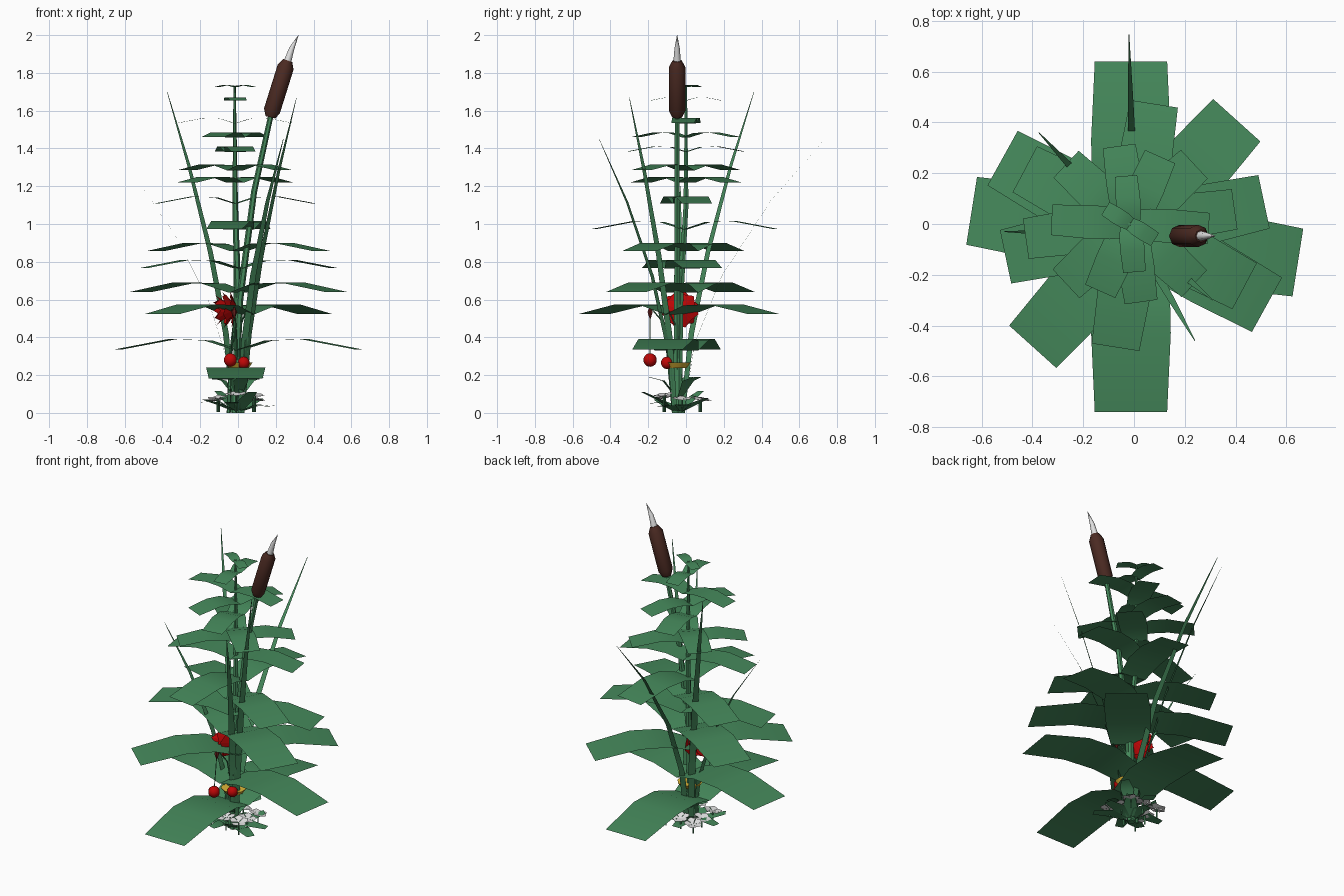
import bpy, math, random
from mathutils import Vector

if "Cube" in bpy.data.objects:
    bpy.data.objects.remove(bpy.data.objects["Cube"])
random.seed(4)

def mat(name, rgb):
    m = bpy.data.materials.new(name)
    m.diffuse_color = (*rgb, 1)
    m.use_nodes = True
    m.node_tree.nodes["Principled BSDF"].inputs["Base Color"].default_value = m.diffuse_color
    return m

GREEN = mat("leaf_green", (0.06, 0.25, 0.105))
BROWN = mat("reed_brown", (0.07, 0.023, 0.016))
RED = mat("flower_red", (0.52, 0.002, 0.002))
DARK = mat("bud_dark_red", (0.12, 0.012, 0.01))
YELLOW = mat("flower_yellow", (0.75, 0.48, 0.04))
WHITE = mat("petal_white", (0.75, 0.75, 0.75))

def make(name, verts, faces, m):
    me = bpy.data.meshes.new(name)
    me.from_pydata([tuple(v) for v in verts], [], faces)
    me.materials.append(m)
    ob = bpy.data.objects.new(name, me)
    bpy.context.collection.objects.link(ob)
    return ob

def smooth(ob, deg=50):
    bpy.ops.object.select_all(action='DESELECT')
    ob.select_set(True)
    bpy.context.view_layer.objects.active = ob
    bpy.ops.object.shade_smooth_by_angle(angle=math.radians(deg))

def tube(name, pts, radii, m, sides=6):
    """Tapering tube swept through points, capped at both ends."""
    pts = [Vector(p) for p in pts]
    verts, faces = [], []
    for i, p in enumerate(pts):
        d = (pts[min(i + 1, len(pts) - 1)] - pts[max(i - 1, 0)]).normalized()
        u = d.cross(Vector((0, 1, 0.01))).normalized()
        v = d.cross(u)
        for k in range(sides):
            a = 2 * math.pi * k / sides
            verts.append(p + radii[i] * (u * math.cos(a) + v * math.sin(a)))
    for i in range(len(pts) - 1):
        for k in range(sides):
            n = (k + 1) % sides
            faces.append((i * sides + k, i * sides + n, (i + 1) * sides + n, (i + 1) * sides + k))
    faces.append(tuple(range(sides))[::-1])
    faces.append(tuple(range((len(pts) - 1) * sides, len(pts) * sides)))
    ob = make(name, verts, faces, m)
    smooth(ob, 48)
    return ob

def ribbon(name, c, ang, prof, m):
    """Flat strip leaving c at an angle; prof holds (reach, height, width)."""
    d = Vector((math.cos(ang), math.sin(ang), 0))
    s = Vector((-d.y, d.x, 0))
    verts = []
    for r, z, w in prof:
        p = Vector(c) + d * r + Vector((0, 0, z))
        verts += [p - s * w / 2, p + s * w / 2]
    faces = [(2 * i, 2 * i + 2, 2 * i + 3, 2 * i + 1) for i in range(len(prof) - 1)]
    ob = make(name, verts, faces, m)
    smooth(ob)
    return ob

def ball(name, c, r, m):
    bpy.ops.mesh.primitive_uv_sphere_add(segments=10, ring_count=7, radius=r, location=c)
    ob = bpy.context.object
    ob.name = name
    ob.data.materials.append(m)
    smooth(ob, 60)

# Broad leaf pairs: height, direction in degrees, length, width
TIERS = [(0.24, 90, 0.69, 0.285), (0.39, -9, 0.65, 0.27), (0.575, 48, 0.6, 0.25),
         (0.69, -29, 0.595, 0.245), (0.81, 12, 0.52, 0.215), (0.90, -28, 0.49, 0.205),
         (1.015, 81, 0.485, 0.19), (1.145, 8, 0.415, 0.16), (1.25, 43, 0.345, 0.155),
         (1.315, -43, 0.345, 0.145), (1.41, 98, 0.31, 0.13), (1.485, 66, 0.29, 0.13),
         (1.56, -3, 0.31, 0.12), (1.67, 95, 0.19, 0.088), (1.735, -32, 0.115, 0.06)]
for z, deg, L, w in TIERS:
    x = -0.012 if z < 0.3 else 0.003 if z < 1.1 else -0.015
    c = (x, min(0, -0.05 + 0.05 * max(0, z - 0.4) / 0.7), z)
    for side in (0, 180):
        ribbon("broad_leaf", c, math.radians(deg + side),
               [(0, -0.09 * L, w * 0.88), (0.25 * L, -0.01 * L, w * 1.07),
                (0.55 * L, 0, w * 1.1), (L, -0.085 * L, w)], GREEN)

# Main stem
tube("main_stem", [(-0.005, -0.04, 0), (0, -0.03, 0.6), (-0.015, 0, 1.1), (-0.018, 0, 1.73)],
     [0.02, 0.018, 0.015, 0.006], GREEN)

# Reed: stalk, brown head, pale tip
Y = -0.047
tube("reed_stalk", [(-0.02, Y, 0), (0.01, Y, 0.6), (0.085, Y, 1.17), (0.175, Y, 1.58)],
     [0.02, 0.018, 0.016, 0.014], GREEN)
tube("reed_head", [(0.172, Y, 1.565), (0.18, Y, 1.60), (0.252, Y, 1.83), (0.264, Y, 1.865)],
     [0.027, 0.044, 0.044, 0.025], BROWN, 8)
tube("reed_tip", [(0.262, Y, 1.86), (0.285, Y, 1.93), (0.32, Y, 2.0)],
     [0.02, 0.014, 0.001], WHITE, 8)

# Tall narrow blades: tip position and bend exponent
for x, y, z, e in [(-0.375, 0.36, 1.70, 1.5), (0.31, -0.30, 1.67, 1.5), (0.24, -0.46, 1.45, 1.8),
                   (-0.02, 0.745, 1.46, 1.9), (-0.51, -0.03, 1.20, 1.9)]:
    c = Vector((0, -0.04, 0))
    R = math.hypot(x - c.x, y - c.y)
    ribbon("reed_blade", c, math.atan2(y - c.y, x - c.x),
           [(0.03 + (R - 0.03) * t ** e, z * t, w) for t, w in
            ((0, 0.035), (0.25, 0.042), (0.5, 0.036), (0.77, 0.024), (1, 0.003))], GREEN)

def petals(name, c, n, rings, m, axis, wide=0.95):
    """Rings of pointed petals; each ring is (radius, lift, twist)."""
    c, a = Vector(c), Vector(axis).normalized()
    u = a.orthogonal().normalized()
    v = a.cross(u)
    verts, faces = [], []
    for r, h, tw in rings:
        for k in range(n):
            t = 2 * math.pi * (k + tw) / n
            q = math.pi / n * wide
            at = lambda s, rr, hh: c + rr * (u * math.cos(t + s) + v * math.sin(t + s)) + a * hh
            b = len(verts)
            verts += [c, at(-q, r * 0.8, h * 0.75), at(0, r, h), at(q, r * 0.8, h * 0.75)]
            faces += [(b, b + 1, b + 2), (b, b + 2, b + 3)]
    return make(name, verts, faces, m)

# Red flower facing left
petals("red_flower", (0.0, -0.03, 0.55), 6,
       [(0.1, 0.04, 0), (0.1, 0.08, 0.5), (0.08, 0.12, 0.2), (0.05, 0.13, 0.7)],
       RED, (-1, 0, -0.05), 1.2)
tube("red_flower_stem", [(-0.05, -0.03, 0), (-0.04, -0.04, 0.3), (-0.01, -0.03, 0.55)],
     [0.01, 0.009, 0.008], GREEN)

# Hanging red berries, each on a thread below a dark bud
for x, y, z, r in [(-0.04, -0.19, 0.28, 0.036), (0.03, -0.10, 0.265, 0.033)]:
    ball("berry", (x, y, z), r, RED)
    tube("berry_thread", [(x, y, z), (x + 0.01, y, 0.4), (x + 0.02, y, 0.53)], [0.003] * 3, GREEN, 4)
    tube("dark_bud", [(x + 0.02, y, 0.50), (x + 0.02, y, 0.535), (x + 0.02, y, 0.56)],
         [0.004, 0.016, 0.003], DARK)
    tube("bud_stem", [(0, -0.04, 0.2), (0.3 * x, 0.5 * y, 0.45), (x + 0.02, y, 0.56)],
         [0.006, 0.005, 0.003], GREEN, 4)

# Yellow cup flower
tube("yellow_flower", [(0.005, -0.05, 0.238), (0.005, -0.05, 0.268)], [0.055, 0.078], YELLOW, 9)

# Low white flowers on short stems
for i in range(8):
    a = 2 * math.pi * i / 8
    R = 0.14 if i % 2 else 0.09
    x, y, z = R * math.cos(a) - 0.01, R * math.sin(a) - 0.02, random.uniform(0.06, 0.095)
    petals("white_flower", (x, y, z), 5, [(0.058, 0.012, i * 0.3)], WHITE,
           (0.2 * math.cos(a), 0.2 * math.sin(a), 1))
    tube("white_flower_stem", [(x, y, 0.005), (x, y, z)], [0.005, 0.005], GREEN, 4)

# Small ground leaves and young upright leaves
for i in range(9):
    L = random.uniform(0.14, 0.23)
    h = random.uniform(0.06, 0.12)
    ribbon("ground_leaf", (0, -0.04, 0), math.radians(40 * i + 12),
           [(0.02, 0.01, 0.04), (L * 0.5, h * 0.6, 0.085), (L, h if i % 2 else h * 0.5, 0.05)], GREEN)
for i in range(3):
    ribbon("low_leaf", (0, -0.04, 0.08), math.radians(120 * i + 40),
           [(0.01, 0, 0.03), (0.08, 0.09, 0.08), (0.16, 0.11, 0.05)], GREEN)
